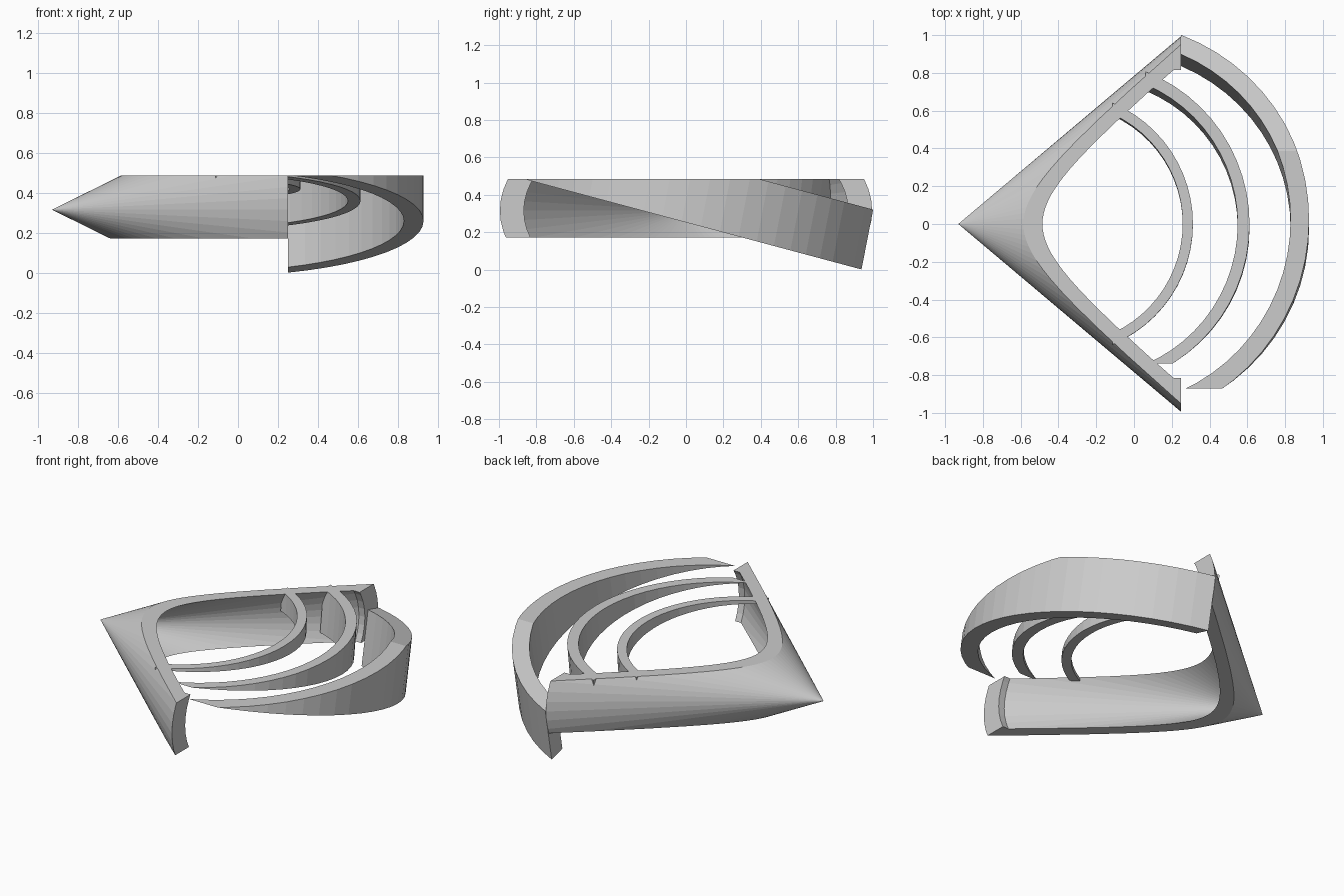
import bpy, bmesh, math

if "Cube" in bpy.data.objects:
    bpy.data.objects.remove(bpy.data.objects["Cube"])

TOP, BOTTOM, AXIS = 0.485, 0.17, 0.315
grey = bpy.data.materials.new("plain grey")
grey.diffuse_color = (0.6, 0.6, 0.6, 1)
grey.use_nodes = True
grey.node_tree.nodes["Principled BSDF"].inputs["Base Color"].default_value = grey.diffuse_color


def cut(bm, point, normal):
    """Slice away everything on the normal side and cap the opening."""
    geom = bm.verts[:] + bm.edges[:] + bm.faces[:]
    res = bmesh.ops.bisect_plane(bm, geom=geom, dist=1e-5, plane_co=point,
                                 plane_no=normal, clear_outer=True)
    edges = [e for e in res["geom_cut"]
             if isinstance(e, bmesh.types.BMEdge) and e.is_boundary]
    if edges:
        bmesh.ops.edgeloop_fill(bm, edges=edges)


def finish(bm, name):
    bmesh.ops.remove_doubles(bm, verts=bm.verts[:], dist=1e-5)
    bmesh.ops.triangulate(bm, faces=[f for f in bm.faces if len(f.verts) > 4])
    bmesh.ops.recalc_face_normals(bm, faces=bm.faces[:])
    mesh = bpy.data.meshes.new(name)
    bm.to_mesh(mesh)
    bm.free()
    mesh.materials.append(grey)
    obj = bpy.data.objects.new(name, mesh)
    bpy.context.collection.objects.link(obj)


def cone_shell():
    """Hollow flattened cone lying along x, sliced to a flat slab."""
    profile = [(-0.93, 0), (0.25, 0.995), (0.25, 0.867), (0.21, 0.867), (-0.835, 0)]
    n = 64
    bm = bmesh.new()
    rings = []
    for x, r in profile:
        if r == 0:
            rings.append([bm.verts.new((x, 0, AXIS))] * n)
        else:
            rings.append([bm.verts.new((x, r * math.cos(2 * math.pi * i / n),
                          AXIS + 0.585 * r * math.sin(2 * math.pi * i / n)))
                          for i in range(n)])
    for a, b in zip(rings, rings[1:]):
        for i in range(n):
            j = (i + 1) % n
            bm.faces.new(list(dict.fromkeys((a[i], a[j], b[j], b[i]))))
    cut(bm, (0, 0, TOP), (0, 0, 1))
    cut(bm, (0, 0, BOTTOM), (0, 0, -1))
    finish(bm, "cone_shell")


def tilted_arc(name, start, front, y, z, tilt, lean, radius, thick):
    """Circular band from x=start out to x=front; z is its underside at y=0.
    Its floor slopes down towards +y and its wall leans by lean per height."""
    t = math.radians(tilt)
    height, n = 0.32, 24
    cx = front - radius

    def point(r, u, h):
        a = u * math.acos((start - cx) / r)
        py = y + r * math.sin(a) * math.cos(t)
        return (cx + r * math.cos(a), py + lean * h, z - math.tan(t) * py + h)

    bm = bmesh.new()
    section = [(radius, 0), (radius, height),
               (radius - thick, height), (radius - thick, 0)]
    rows = [[bm.verts.new(point(r, 2 * i / n - 1, h)) for r, h in section]
            for i in range(n + 1)]
    for a, b in zip(rows, rows[1:]):
        for k in range(4):
            m = (k + 1) % 4
            bm.faces.new((a[k], a[m], b[m], b[k]))
    bm.faces.new(rows[0])
    bm.faces.new(rows[-1])
    cut(bm, (0, 0, TOP), (0, 0, 1))
    finish(bm, name)


cone_shell()
# Three nested arcs, each smaller and less tilted
tilted_arc("large_arc", 0.25, 0.927, -0.023, 0.252, 15, 0.195, 1.07, 0.098)
tilted_arc("middle_arc", 0.06, 0.612, -0.018, 0.355, 10, 0.13, 0.86, 0.063)
tilted_arc("small_arc", -0.113, 0.312, -0.003, 0.417, 5, 0.07, 0.69, 0.054)
